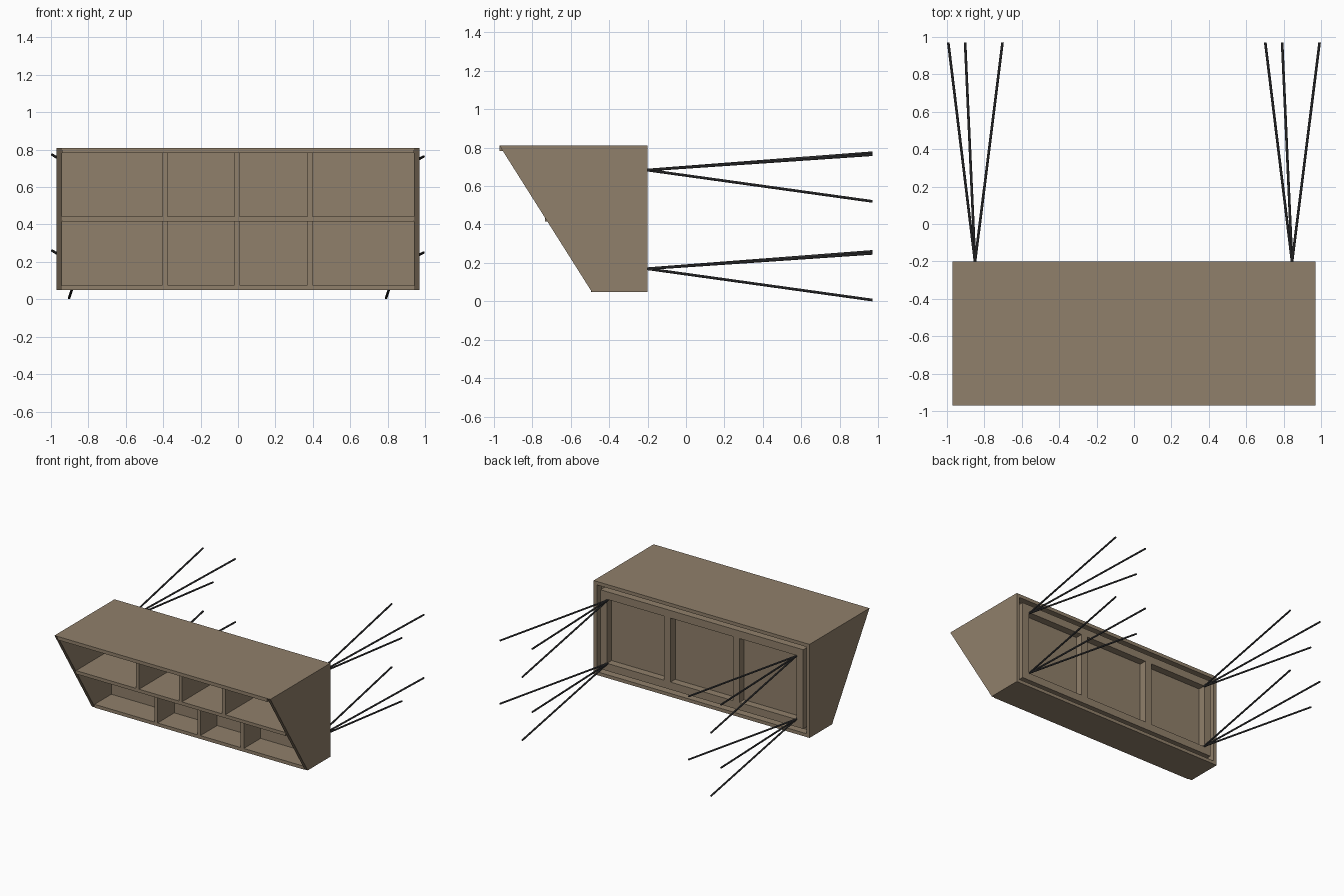
import bpy, bmesh
from mathutils import Vector

if "Cube" in bpy.data.objects:
    bpy.data.objects.remove(bpy.data.objects["Cube"])


def material(name, col):
    m = bpy.data.materials.new(name)
    m.diffuse_color = (*col, 1)
    m.use_nodes = True
    m.node_tree.nodes["Principled BSDF"].inputs["Base Color"].default_value = m.diffuse_color
    return m


WOOD = material("wood", (0.28, 0.215, 0.145))
METAL = material("dark_metal", (0.055, 0.055, 0.058))


def add(name, bm, mat):
    bmesh.ops.recalc_face_normals(bm, faces=bm.faces)
    me = bpy.data.meshes.new(name)
    bm.to_mesh(me)
    bm.free()
    me.materials.append(mat)
    ob = bpy.data.objects.new(name, me)
    bpy.context.collection.objects.link(ob)
    return ob


def box(name, x, y, z):
    bm = bmesh.new()
    bmesh.ops.create_cube(bm, size=1)
    for v in bm.verts:
        v.co = [r[0] if c < 0 else r[1] for c, r in zip(v.co, (x, y, z))]
    return add(name, bm, WOOD)


def side_panel(name, x0, x1):
    profile = [(-0.97, 0.81), (-0.2, 0.81), (-0.2, 0.05), (-0.49, 0.05)]
    bm = bmesh.new()
    f = bm.faces.new([bm.verts.new((x0, y, z)) for y, z in profile])
    ext = bmesh.ops.extrude_face_region(bm, geom=[f])
    bmesh.ops.translate(bm, vec=(x1 - x0, 0, 0),
                        verts=[e for e in ext["geom"] if isinstance(e, bmesh.types.BMVert)])
    return add(name, bm, WOOD)


def rod(name, a, b, r=0.007):
    a, b = Vector(a), Vector(b)
    bm = bmesh.new()
    bmesh.ops.create_cone(bm, cap_ends=True, segments=8, radius1=r, radius2=r,
                          depth=(b - a).length)
    bm.transform((b - a).to_track_quat('Z', 'Y').to_matrix().to_4x4())
    bmesh.ops.translate(bm, verts=bm.verts, vec=(a + b) / 2)
    return add(name, bm, METAL)


# Outer case
W = 0.942
side_panel("side_left", -0.97, -W)
side_panel("side_right", W, 0.97)
box("top_panel", (-W, W), (-0.97, -0.2), (0.782, 0.81))
box("bottom_panel", (-W, W), (-0.495, -0.2), (0.05, 0.077))
box("middle_shelf", (-W, W), (-0.733, -0.28), (0.415, 0.442))
box("back_panel", (-W, W), (-0.28, -0.262), (0.077, 0.782))

# Compartment dividers, upright with the front edge of the shelf below
for i, x in enumerate((-0.39, -0.005, 0.385)):
    box(f"upper_divider_{i}", (x - 0.014, x + 0.014), (-0.733, -0.28), (0.442, 0.782))
    box(f"lower_divider_{i}", (x - 0.014, x + 0.014), (-0.495, -0.28), (0.077, 0.415))

# Rear support frame
FY = (-0.262, -0.202)
box("frame_rail_top", (-0.912, 0.912), FY, (0.688, 0.75))
box("frame_rail_bottom", (-0.912, 0.912), FY, (0.107, 0.168))
for i, (a, b) in enumerate(((-0.912, -0.852), (-0.338, -0.28), (0.28, 0.338), (0.852, 0.912))):
    box(f"frame_post_{i}", (a, b), FY, (0.168, 0.688))

# Three spread rods at each frame corner
for x in (-0.85, 0.845):
    for z in (0.17, 0.683):
        for i, (dx, dz) in enumerate(((-0.143, 0.09), (0.147, 0.08), (-0.053, -0.163))):
            rod(f"rod_{'left' if x < 0 else 'right'}_{'low' if z < 0.4 else 'high'}_{i}",
                (x, -0.203, z), (x + dx, 0.97, z + dz))
